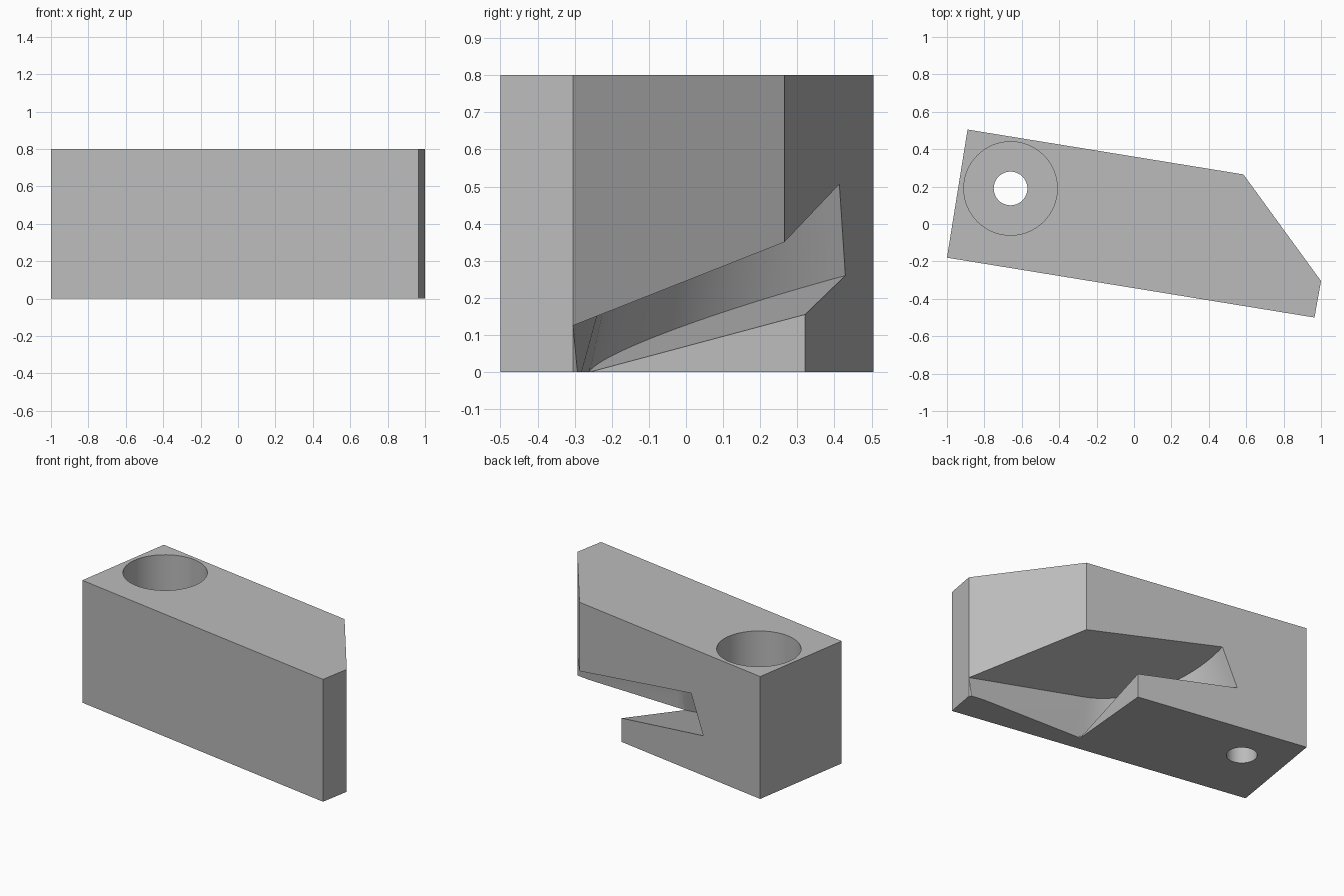
import bpy, bmesh, math

default = bpy.data.objects.get("Cube")
if default:
    bpy.data.objects.remove(default, do_unlink=True)

grey = bpy.data.materials.new("plain_grey")
grey.use_nodes = True
grey.diffuse_color = (0.5, 0.5, 0.5, 1)
grey.node_tree.nodes["Principled BSDF"].inputs["Base Color"].default_value = (0.5, 0.5, 0.5, 1)


def loft(name, lower, upper):
    """Closed solid between two matching rings of points."""
    bm = bmesh.new()
    low = [bm.verts.new(p) for p in lower]
    top = [bm.verts.new(p) for p in upper]
    bm.faces.new(low)
    bm.faces.new(top)
    n = len(low)
    for i in range(n):
        j = (i + 1) % n
        bm.faces.new((low[i], low[j], top[j], top[i]))
    bmesh.ops.recalc_face_normals(bm, faces=bm.faces[:])
    mesh = bpy.data.meshes.new(name)
    bm.to_mesh(mesh)
    bm.free()
    mesh.materials.append(grey)
    obj = bpy.data.objects.new(name, mesh)
    bpy.context.collection.objects.link(obj)
    return obj


def flat(points, z):
    return [(x, y, z) for x, y in points]


def on_plane(points, plane):
    return [(x, y, plane(x, y)) for x, y in points]


def circle(cx, cy, r, n=64):
    return [(cx + r * math.cos(math.tau * i / n), cy + r * math.sin(math.tau * i / n))
            for i in range(n)]


def wall_path(start, cx, cy, r, a0, a1, end_x, steps=32):
    """Straight run, tangent arc, then straight out of the back, closed far outside."""
    arc = []
    for i in range(steps + 1):
        a = math.radians(a0 + (a1 - a0) * i / steps)
        arc.append((cx + r * math.cos(a), cy + r * math.sin(a)))
    return [start] + arc + [(end_x, 0.8), (1.3, 0.8)]


def ceiling(x, y):
    return 0.34 - 0.1215 * x + 0.306 * y


def ledge(x, y):
    return 0.0934 - 0.1124 * x + 0.277 * y


# Main block with one chamfered end
outline = [(-0.89, 0.505), (-1, -0.18), (0.965, -0.5), (1, -0.305), (0.585, 0.265)]
block = loft("clamp_block", flat(outline, 0), flat(outline, 0.8))

# Counterbored bolt hole
hole = (-0.66, 0.19)
cutters = [
    loft("counterbore_cutter", flat(circle(*hole, 0.25), 0.4), flat(circle(*hole, 0.25), 1)),
    loft("bolt_hole_cutter", flat(circle(*hole, 0.09), -0.2), flat(circle(*hole, 0.09), 0.6)),
]

# Tilted undercut slot with a curved, flared wall
low_path = wall_path((1.3, -0.32), 0.226, 0.39, 0.652, 267, 177, -0.43)
top_path = wall_path((1.3, -0.339), 0.27, 0.38, 0.597, 263, 177, -0.33)
cutters.append(loft("slot_cutter", on_plane(low_path, ledge), on_plane(top_path, ceiling)))

# Open bottom of the slot beyond the ledge
opening = [(0.19, -0.26), (1.3, -0.3), (1.3, 0.9), (0.29, 0.9)]
cutters.append(loft("opening_cutter", flat(opening, -0.3),
                    on_plane(opening, lambda x, y: ledge(x, y) + 0.01)))

# Cut the block and remove the helpers
bpy.ops.object.select_all(action="DESELECT")
block.select_set(True)
bpy.context.view_layer.objects.active = block
for cutter in cutters:
    cutter.hide_render = True
    mod = block.modifiers.new(cutter.name, "BOOLEAN")
    mod.operation = "DIFFERENCE"
    mod.solver = "EXACT"
    mod.object = cutter
    bpy.ops.object.modifier_apply(modifier=mod.name)
    bpy.data.objects.remove(cutter, do_unlink=True)

bpy.ops.object.shade_smooth_by_angle(angle=math.radians(25))
